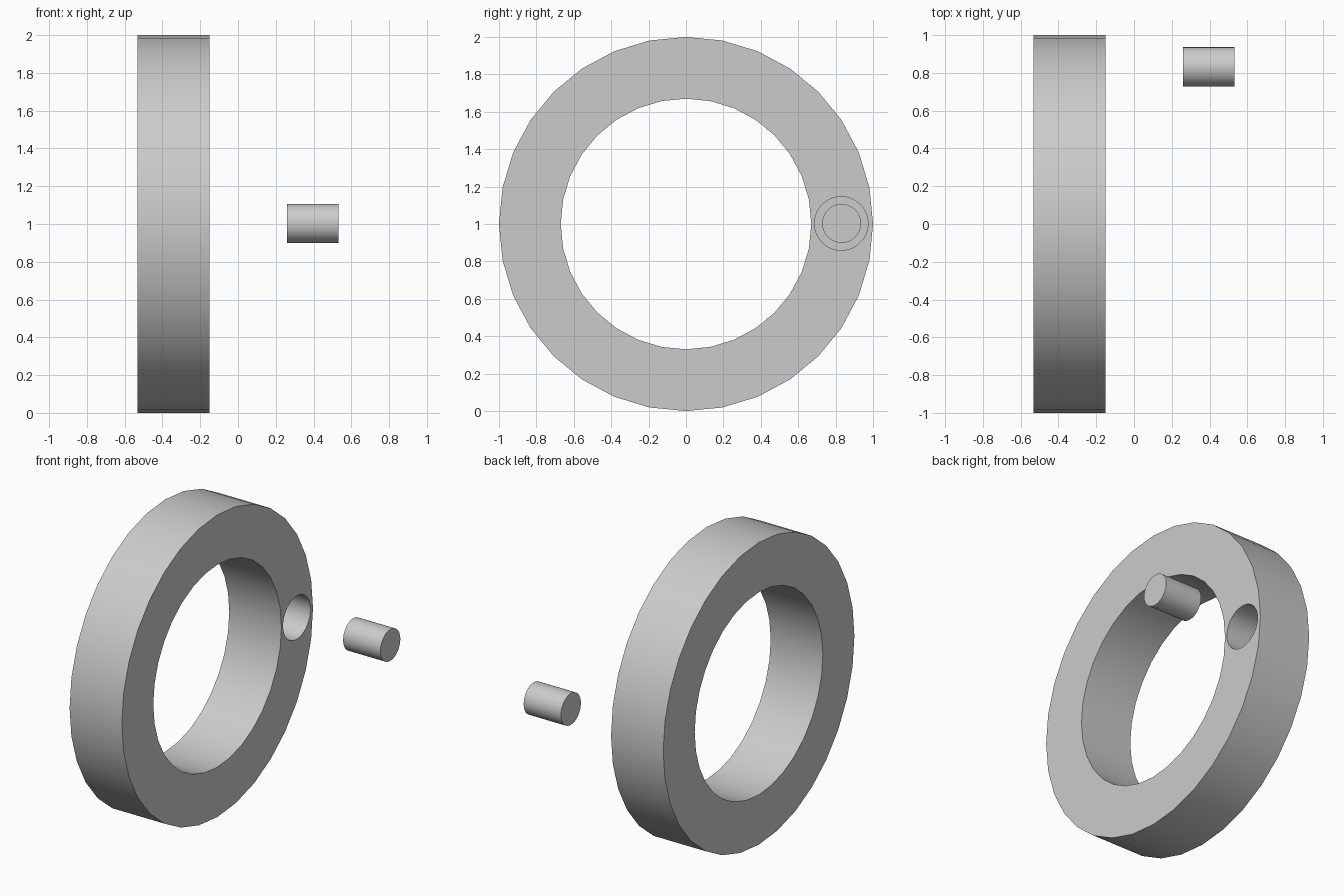
import bpy
from math import pi

if "Cube" in bpy.data.objects:
    bpy.data.objects.remove(bpy.data.objects["Cube"])


def x_cylinder(name, radius, x0, x1, y, z, sides):
    """Cylinder along x, from x0 to x1."""
    bpy.ops.mesh.primitive_cylinder_add(
        vertices=sides, radius=radius, depth=x1 - x0,
        location=((x0 + x1) / 2, y, z), rotation=(0, pi / 2, 0))
    ob = bpy.context.object
    ob.name = name
    bpy.ops.object.transform_apply(location=False, rotation=True, scale=True)
    return ob


def cut(target, cutter):
    """Subtract the cutter and remove it."""
    mod = target.modifiers.new("cut", 'BOOLEAN')
    mod.operation = 'DIFFERENCE'
    mod.solver = 'EXACT'
    mod.object = cutter
    bpy.context.view_layer.objects.active = target
    bpy.ops.object.modifier_apply(modifier=mod.name)
    bpy.data.objects.remove(cutter, do_unlink=True)


def smooth(ob):
    bpy.ops.object.select_all(action='DESELECT')
    ob.select_set(True)
    bpy.context.view_layer.objects.active = ob
    bpy.ops.object.shade_smooth_by_angle(angle=pi / 6)


PIN_Y, PIN_Z = 0.83, 1.003

# Thick ring with its bore and a blind socket in the +x face
ring = x_cylinder("ring", 1.0, -0.533, -0.151, 0, 1, 32)
cut(ring, x_cylinder("bore_cutter", 0.67, -1, 1, 0, 1, 32))
cut(ring, x_cylinder("socket_cutter", 0.143, -0.43, 0.1, PIN_Y, PIN_Z, 64))
smooth(ring)

# Loose pin in front of the socket
smooth(x_cylinder("pin", 0.104, 0.26, 0.533, PIN_Y + 0.002, PIN_Z, 64))
